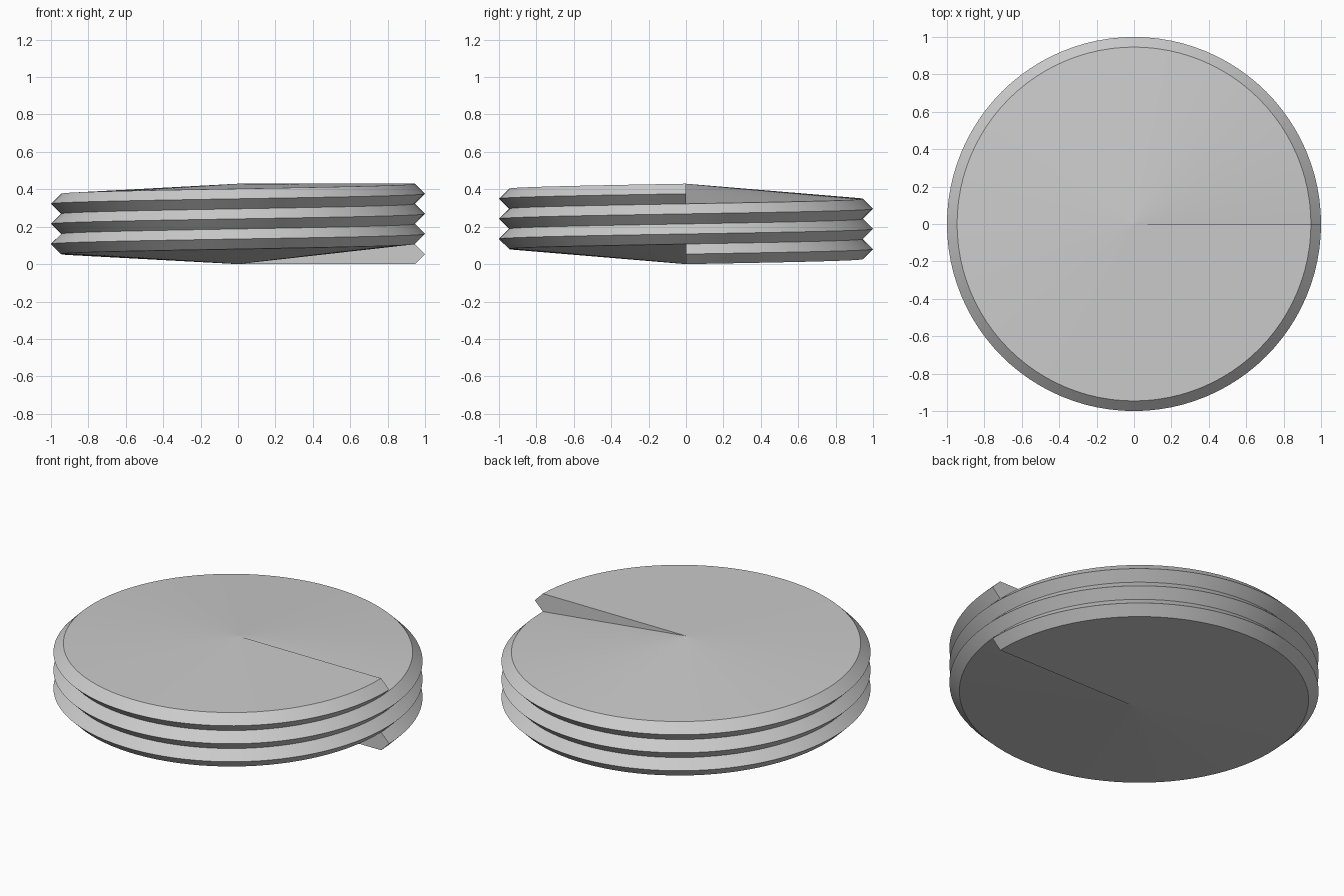
import bpy
import bmesh
import math

cube = bpy.data.objects.get("Cube")
if cube:
    bpy.data.objects.remove(cube, do_unlink=True)

SEG = 96          # steps per turn
TURNS = 3
PITCH = 0.1075
CREST, ROOT = 1.0, 0.946
HEIGHT = PITCH * (TURNS + 1)
LAST = SEG * TURNS

grey = bpy.data.materials.new("light grey")
grey.use_nodes = True
colour = (0.6, 0.6, 0.6, 1)
grey.diffuse_color = colour
grey.node_tree.nodes["Principled BSDF"].inputs["Base Color"].default_value = colour

bm = bmesh.new()


def helix(radius, lift, count):
    """Row of vertices winding upwards, one pitch per turn."""
    row = []
    for k in range(count + 1):
        a = math.tau * (k % SEG) / SEG
        row.append(bm.verts.new((radius * math.cos(a), radius * math.sin(a),
                                 lift + PITCH * k / SEG)))
    return row


root = helix(ROOT, 0, LAST + SEG)
crest = helix(CREST, PITCH / 2, LAST)
bottom = bm.verts.new((0, 0, 0))
top = bm.verts.new((0, 0, HEIGHT))

# Thread flanks, below and above the crest
flanks = []
for k in range(LAST):
    flanks.append(bm.faces.new((root[k], root[k + 1], crest[k + 1], crest[k])))
    flanks.append(bm.faces.new((crest[k], crest[k + 1],
                                root[k + SEG + 1], root[k + SEG])))

# Sloping end caps as fans around the axis
for k in range(SEG):
    bm.faces.new((bottom, root[k + 1], root[k]))
    bm.faces.new((top, root[LAST + k], root[LAST + k + 1]))

# Step walls where the thread starts and ends
bm.faces.new((bottom, root[0], crest[0], root[SEG]))
bm.faces.new((root[LAST + SEG], crest[LAST], root[LAST], top))

mesh = bpy.data.meshes.new("threaded_disc")
flank_ids = set()
bm.faces.index_update()
flank_ids = {f.index for f in flanks}
bm.to_mesh(mesh)
bm.free()
mesh.materials.append(grey)

disc = bpy.data.objects.new("threaded_disc", mesh)
bpy.context.collection.objects.link(disc)
bpy.context.view_layer.objects.active = disc
disc.select_set(True)
bpy.ops.object.shade_smooth_by_angle(angle=math.radians(30))

# Caps and step walls stay flat
for poly in mesh.polygons:
    poly.use_smooth = poly.index in flank_ids
